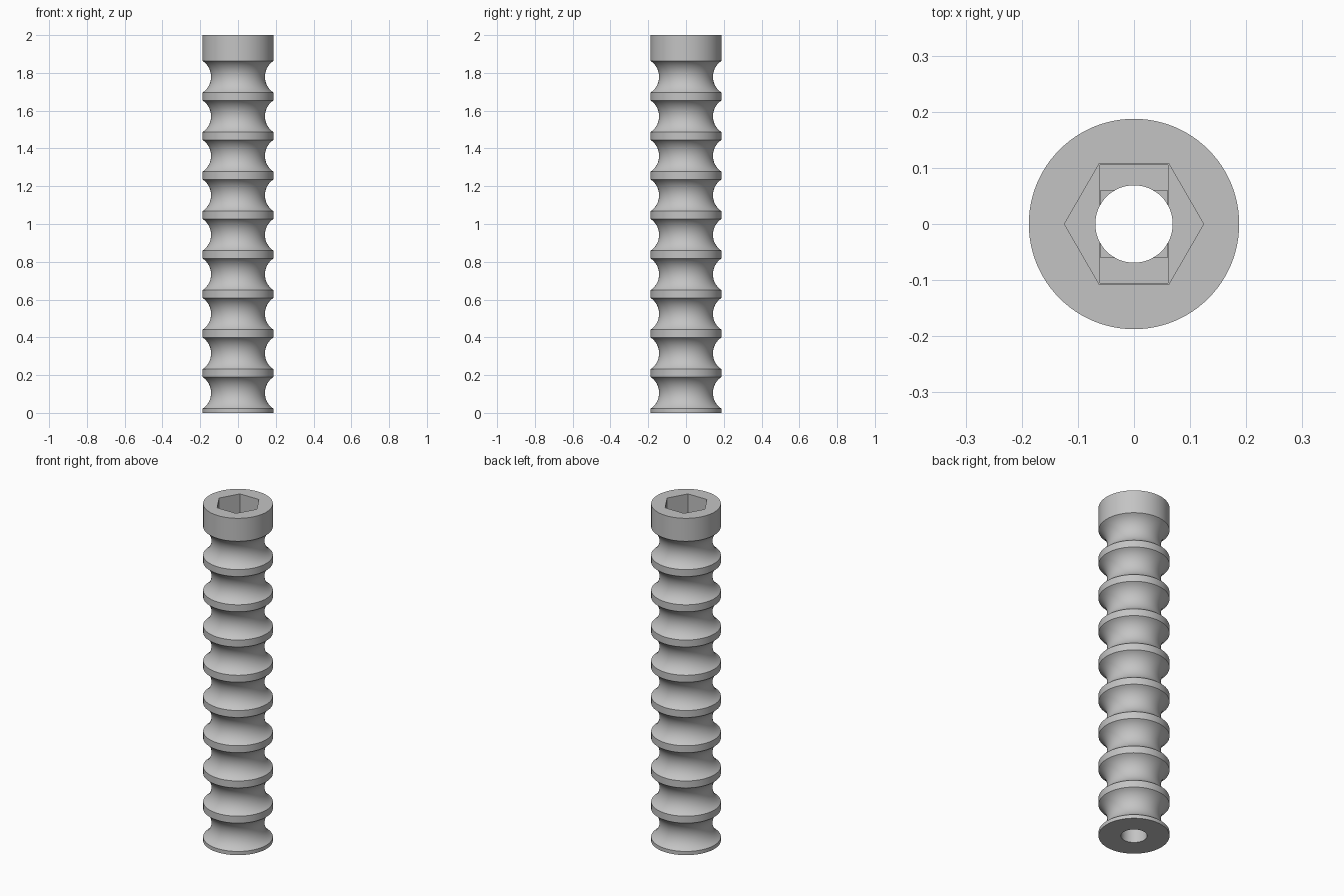
import bpy, bmesh
from math import sin, cos, asin, pi, tau

if "Cube" in bpy.data.objects:
    bpy.data.objects.remove(bpy.data.objects["Cube"], do_unlink=True)

HEIGHT, RADIUS, BORE = 2.0, 0.1875, 0.069
PITCH, GROOVES, FIRST = 0.2092, 9, 0.022
CHORD, DEPTH = 0.168, 0.045
SEGMENTS = 96

grey = bpy.data.materials.new("plain grey")
grey.use_nodes = True
grey.diffuse_color = (0.55, 0.55, 0.55, 1)
grey.node_tree.nodes["Principled BSDF"].inputs["Base Color"].default_value = (0.55, 0.55, 0.55, 1)


def make_object(name, bm):
    bmesh.ops.recalc_face_normals(bm, faces=bm.faces)
    mesh = bpy.data.meshes.new(name)
    bm.to_mesh(mesh)
    bm.free()
    mesh.materials.append(grey)
    obj = bpy.data.objects.new(name, mesh)
    bpy.context.collection.objects.link(obj)
    return obj


def ring(radius, count):
    return [(radius * cos(tau * i / count), radius * sin(tau * i / count)) for i in range(count)]


def rectangle(x, y):
    return [(-x, -y), (x, -y), (x, y), (-x, y)]


def loft(name, sections):
    """Skin a stack of (outline, z) sections and cap both ends."""
    bm = bmesh.new()
    loops = [[bm.verts.new((x, y, z)) for x, y in outline] for outline, z in sections]
    for low, high in zip(loops, loops[1:]):
        for i in range(len(low)):
            j = (i + 1) % len(low)
            bm.faces.new((low[i], low[j], high[j], high[i]))
    bm.faces.new(loops[0][::-1])
    bm.faces.new(loops[-1])
    return make_object(name, bm)


# Outer profile: cylinder with evenly spaced circular-arc grooves
arc_radius = (CHORD ** 2 / 4 + DEPTH ** 2) / (2 * DEPTH)
half_angle = asin(CHORD / 2 / arc_radius)
arc_centre = RADIUS - DEPTH + arc_radius
STEPS = 16
profile = [(RADIUS, 0)]
for g in range(GROOVES):
    middle = FIRST + CHORD / 2 + g * PITCH
    for s in range(STEPS + 1):
        a = half_angle * (2 * s / STEPS - 1)
        profile.append((arc_centre - arc_radius * cos(a), middle + arc_radius * sin(a)))
profile.append((RADIUS, HEIGHT))
body = loft("grooved_spacer", [(ring(r, SEGMENTS), z) for r, z in profile])

# Hexagonal socket, two stepped recesses below it, and the through bore
cutters = [
    loft("bore_cutter", [(ring(BORE, 64), -0.1), (ring(BORE, 64), 2.1)]),
    loft("hex_cutter", [(ring(0.124, 6), 1.87), (ring(0.124, 6), 2.1)]),
    loft("slot_cutter", [(rectangle(0.0605, 0.105), 1.86), (rectangle(0.0605, 0.105), 2.05)]),
    loft("square_cutter", [(rectangle(0.06, 0.06), 1.85), (rectangle(0.06, 0.06), 2.05)]),
]
bpy.ops.object.select_all(action="DESELECT")
body.select_set(True)
bpy.context.view_layer.objects.active = body
for cutter in cutters:
    cutter.hide_render = True
    mod = body.modifiers.new(cutter.name, "BOOLEAN")
    mod.operation, mod.solver, mod.object = "DIFFERENCE", "EXACT", cutter
    bpy.ops.object.modifier_apply(modifier=mod.name)
    bpy.data.objects.remove(cutter, do_unlink=True)

# Smooth curved walls, crisp rims
bpy.ops.object.shade_smooth_by_angle(angle=pi / 6)
